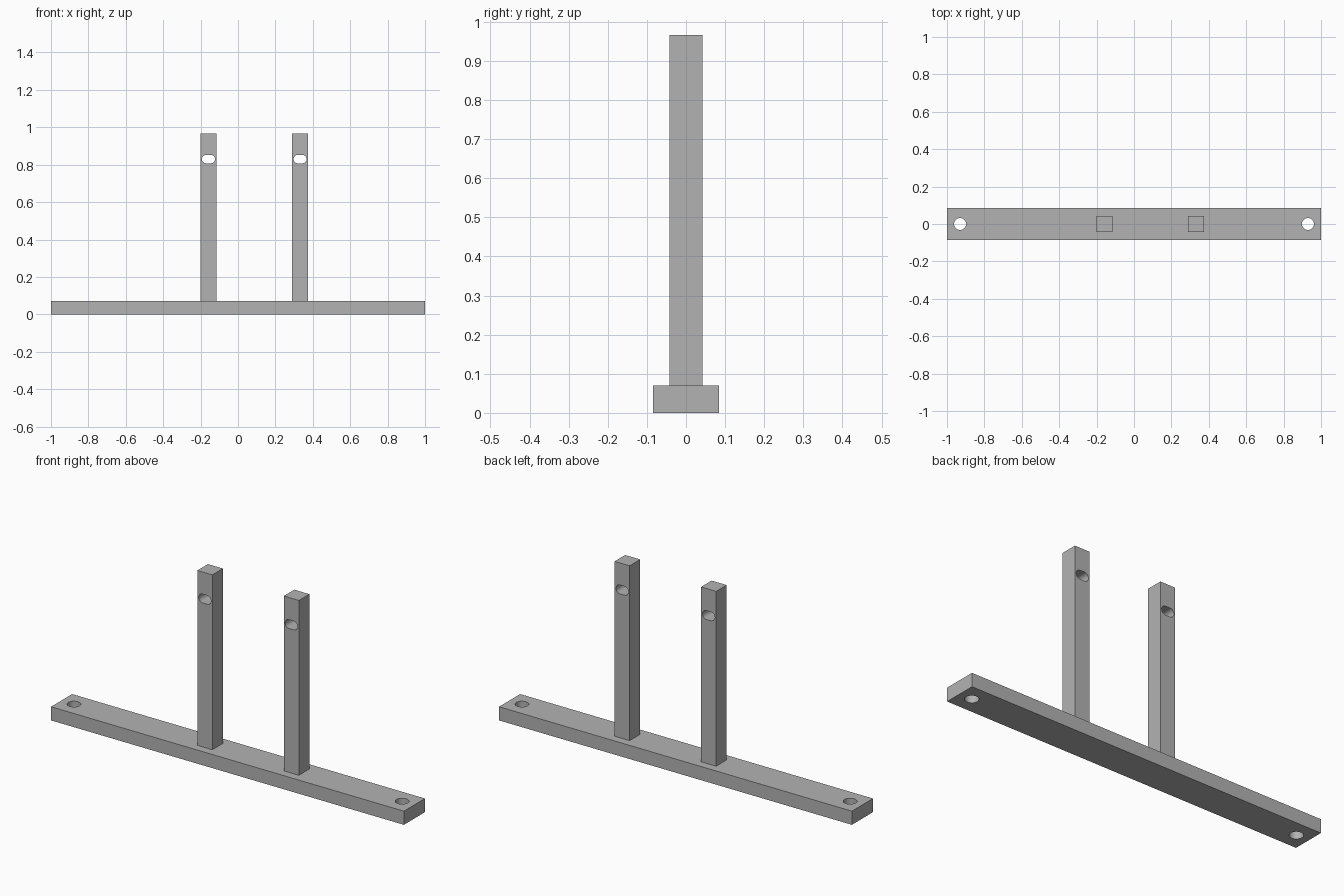
import bpy, bmesh, math
from mathutils import Matrix, Vector

cube = bpy.data.objects.get("Cube")
if cube:
    bpy.data.objects.remove(cube, do_unlink=True)

grey = bpy.data.materials.new("plain grey")
grey.use_nodes = True
colour = (0.45, 0.45, 0.45, 1)
grey.diffuse_color = colour
grey.node_tree.nodes["Principled BSDF"].inputs["Base Color"].default_value = colour


def make_object(name, bm):
    bmesh.ops.recalc_face_normals(bm, faces=bm.faces)
    mesh = bpy.data.meshes.new(name)
    bm.to_mesh(mesh)
    bm.free()
    mesh.materials.append(grey)
    obj = bpy.data.objects.new(name, mesh)
    bpy.context.collection.objects.link(obj)
    return obj


def box(name, centre, size):
    bm = bmesh.new()
    bmesh.ops.create_cube(bm, size=1, matrix=Matrix.LocRotScale(Vector(centre), None, Vector(size)))
    return make_object(name, bm)


def slot_cutter(name, centre, radius, half_run, along_y):
    """Prism with round ends; half_run = 0 gives a plain round hole."""
    bm = bmesh.new()
    steps = 24
    verts = []
    for side in (1, -1):
        for i in range(steps + 1):
            a = math.pi * (i / steps - 0.5)
            if half_run == 0 and i == steps:
                continue
            verts.append(bm.verts.new((side * (half_run + radius * math.cos(a)),
                                       side * radius * math.sin(a), -0.2)))
    face = bm.faces.new(verts)
    top = bmesh.ops.extrude_face_region(bm, geom=[face])["geom"]
    bmesh.ops.translate(bm, vec=(0, 0, 0.4), verts=[v for v in top if isinstance(v, bmesh.types.BMVert)])
    turn = Matrix.Rotation(math.pi / 2, 4, "X") if along_y else Matrix()
    bmesh.ops.transform(bm, matrix=Matrix.Translation(centre) @ turn, verts=bm.verts)
    cutter = make_object(name, bm)
    cutter.hide_render = True
    return cutter


def cut(obj, cutters):
    for cutter in cutters:
        mod = obj.modifiers.new("hole", "BOOLEAN")
        mod.operation = "DIFFERENCE"
        mod.solver = "EXACT"
        mod.object = cutter
    # Bake the holes, then drop the cutters
    bpy.context.view_layer.update()
    result = bpy.data.meshes.new_from_object(obj.evaluated_get(bpy.context.evaluated_depsgraph_get()))
    obj.modifiers.clear()
    obj.data = result
    for cutter in cutters:
        bpy.data.objects.remove(cutter, do_unlink=True)
    bpy.ops.object.select_all(action="DESELECT")
    obj.select_set(True)
    bpy.context.view_layer.objects.active = obj
    bpy.ops.object.shade_smooth_by_angle(angle=math.radians(30))


base_h, top_z, post_w = 0.07, 0.966, 0.085

# Base bar with a screw hole at each end
base = box("base_bar", (0, 0, base_h / 2), (2, 0.17, base_h))
cut(base, [slot_cutter("screw_hole_cutter", (x, 0, base_h / 2), 0.032, 0, False) for x in (-0.93, 0.93)])

# Two square posts, each with a slot through from front to back
for name, x in (("right_post", -0.158), ("left_post", 0.332)):
    post = box(name, (x, 0, (base_h + top_z) / 2), (post_w, post_w, top_z - base_h))
    cut(post, [slot_cutter("slot_cutter", (x, 0, 0.83), 0.0225, 0.0125, True)])
